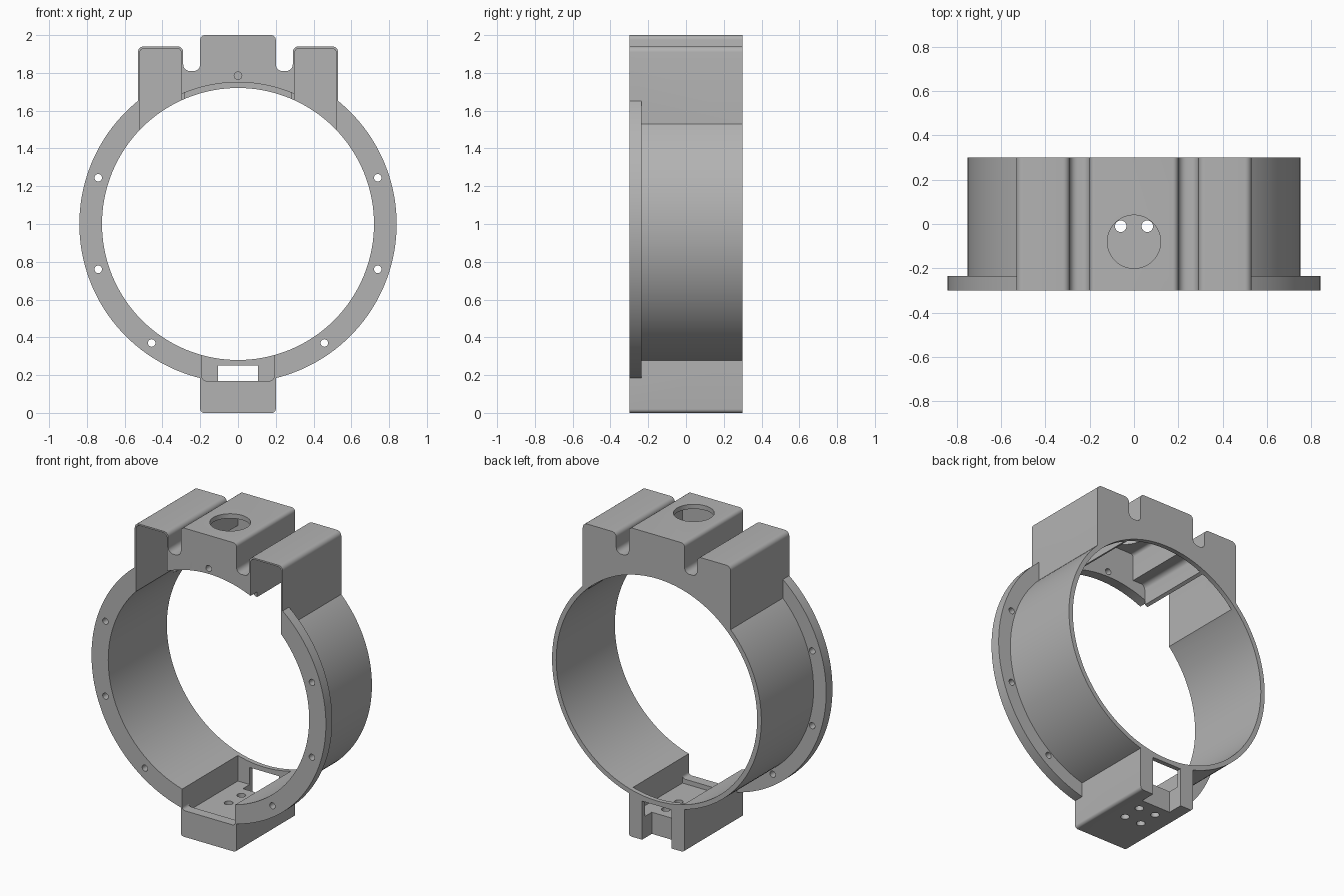
import bpy, bmesh, math
from mathutils import Vector

cube = bpy.data.objects.get("Cube")
if cube:
    bpy.data.objects.remove(cube, do_unlink=True)

grey = bpy.data.materials.new("warm_grey")
grey.use_nodes = True
tone = (0.45, 0.45, 0.45, 1)
grey.diffuse_color = tone
grey.node_tree.nodes["Principled BSDF"].inputs["Base Color"].default_value = tone

CENTRE, BORE, TUBE, FLANGE = 1.0, 0.72, 0.75, 0.84
FRONT, BACK, WEB = -0.3, 0.3, -0.235   # WEB is the rear of the front wall
INNER_BACK = 0.27


def rounded(corners):
    """Outline from (x, z, radius) corners, filleted with short arcs."""
    out = []
    n = len(corners)
    for i, (x, z, r) in enumerate(corners):
        p = Vector((x, z))
        if r == 0:
            out.append(p)
            continue
        a = (Vector(corners[i - 1][:2]) - p).normalized()
        b = (Vector(corners[(i + 1) % n][:2]) - p).normalized()
        for k in range(7):
            t = k / 6
            start, end = p + a * r, p + b * r
            # conic blend close to a circular arc
            w = 0.7071 * 2 * t * (1 - t)
            s = (1 - t) ** 2 + w + t ** 2
            out.append((start * (1 - t) ** 2 + p * w + end * t ** 2) / s)
    return out


def prism(name, outline, y0, y1):
    """Extrude an x-z outline along y."""
    bm = bmesh.new()
    face = bm.faces.new([bm.verts.new((p[0], y0, p[1])) for p in outline])
    moved = bmesh.ops.extrude_face_region(bm, geom=[face])["geom"]
    bmesh.ops.translate(bm, vec=(0, y1 - y0, 0),
                        verts=[v for v in moved if isinstance(v, bmesh.types.BMVert)])
    bmesh.ops.recalc_face_normals(bm, faces=bm.faces)
    mesh = bpy.data.meshes.new(name)
    bm.to_mesh(mesh)
    bm.free()
    obj = bpy.data.objects.new(name, mesh)
    bpy.context.collection.objects.link(obj)
    mesh.materials.append(grey)
    return obj


def disc(name, r, y0, y1, x=0, z=CENTRE, sides=144):
    pts = [(x + r * math.cos(math.tau * i / sides), z + r * math.sin(math.tau * i / sides))
           for i in range(sides)]
    return prism(name, pts, y0, y1)


def block(name, x0, x1, y0, y1, z0, z1, r=0):
    return prism(name, rounded([(x0, z0, r), (x1, z0, r), (x1, z1, r), (x0, z1, r)]), y0, y1)


def post(name, r, x, y, z0, z1, sides=40):
    """Upright round cutter."""
    obj = disc(name, r, z0, z1, x, -y, sides)
    for v in obj.data.vertices:
        v.co = (v.co.x, -v.co.z, v.co.y)
    return obj


def combine(target, tool, operation):
    tool.hide_render = True
    mod = target.modifiers.new(operation.title(), "BOOLEAN")
    mod.operation, mod.object, mod.solver = operation, tool, "EXACT"
    bpy.context.view_layer.objects.active = target
    bpy.ops.object.modifier_apply(modifier=mod.name)
    bpy.data.objects.remove(tool, do_unlink=True)


def mirrored(half):
    return rounded(half + [(-x, z, r) for x, z, r in reversed(half)])


# Outer mass: tube, front flange, slotted top housing, bottom housing
body = disc("ring_housing", TUBE, FRONT, BACK)
top = mirrored([(0.53, 1.2, 0), (0.53, 1.94, 0.03), (0.29, 1.94, 0.03),
                (0.29, 1.81, 0.035), (0.2, 1.81, 0.035), (0.2, 2.0, 0.025)])
combine(body, disc("flange", FLANGE, FRONT, WEB), "UNION")
combine(body, prism("top_housing", top, FRONT, BACK), "UNION")
combine(body, block("bottom_housing", -0.2, 0.2, FRONT, BACK, 0, 0.6, 0.02), "UNION")

# Main bore
cuts = [disc("bore", BORE, -0.4, 0.4)]

# Hollow ears, open at the front
for s in (-1, 1):
    ear = rounded([(s * 0.3, 1.4, 0), (s * 0.52, 1.4, 0),
                   (s * 0.52, 1.93, 0.025), (s * 0.3, 1.93, 0.025)])
    cuts.append(prism("ear_cavity", ear, -0.4, INNER_BACK))

# Hollow centre behind the front web, and the raised lower edge of that web
centre = mirrored([(0.28, 1.5, 0), (0.28, 1.795, 0.03), (0.19, 1.795, 0), (0.19, 1.97, 0.02)])
cuts.append(prism("centre_cavity", centre, WEB, INNER_BACK))
span = math.asin(0.3 / TUBE)
arc = [(TUBE * math.sin(a), CENTRE + TUBE * math.cos(a))
       for a in (span * (i / 12 - 1) for i in range(25))]
cuts.append(prism("web_edge", arc + [(0.3, 1.5), (-0.3, 1.5)], -0.4, WEB))
cuts.append(post("top_hole", 0.12, 0, -0.08, 1.85, 2.1, 64))
cuts.append(disc("web_hole", 0.02, -0.4, -0.2, 0, 1.785, 24))

# Bottom pocket, open front notch and rear window
cuts.append(block("pocket", -0.19, 0.19, WEB, INNER_BACK, 0.14, 0.5))
cuts.append(block("front_notch", -0.19, 0.19, -0.4, -0.2, 0.17, 0.5, 0.02))
cuts.append(block("rear_window", -0.105, 0.105, 0.2, 0.4, -0.1, 0.25))
for x, y in ((-0.06, -0.01), (0.06, -0.01), (-0.06, 0.12), (0.06, 0.12)):
    cuts.append(post("floor_hole", 0.026, x, y, -0.1, 0.2))

# Flange screw holes
for s in (-1, 1):
    for x, z in ((0.74, 1.245), (0.74, 0.76), (0.457, 0.37)):
        cuts.append(disc("screw_hole", 0.02, -0.4, -0.2, s * x, z, 24))

for c in cuts:
    combine(body, c, "DIFFERENCE")

bpy.ops.object.select_all(action="DESELECT")
body.select_set(True)
bpy.context.view_layer.objects.active = body
bpy.ops.object.shade_smooth_by_angle(angle=math.radians(30))
